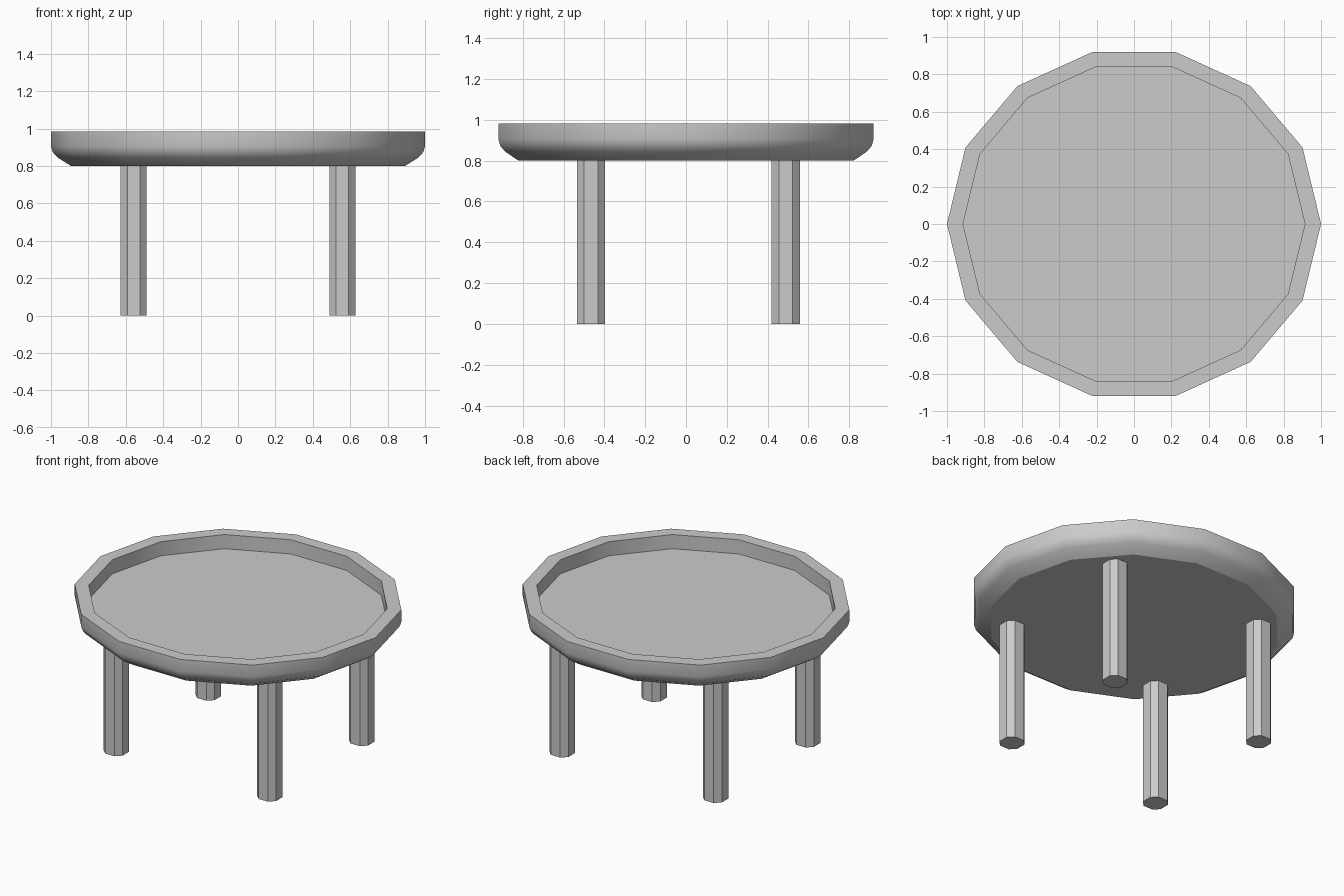
import bpy, bmesh
from math import cos, sin, tau, radians

if "Cube" in bpy.data.objects:
    bpy.data.objects.remove(bpy.data.objects["Cube"])

SIDES = 14
Y_SCALE = 0.943


def finish(bm, name):
    bmesh.ops.recalc_face_normals(bm, faces=bm.faces)
    mesh = bpy.data.meshes.new(name)
    bm.to_mesh(mesh)
    bm.free()
    obj = bpy.data.objects.new(name, mesh)
    bpy.context.collection.objects.link(obj)
    return obj


# Tray top: (radius, z) profile from underside, round the rim, to recessed floor
profile = [(0.893, 0.80), (0.965, 0.845), (0.99, 0.873), (1.0, 0.905),
           (1.0, 0.983), (0.914, 0.983), (0.914, 0.89)]
bm = bmesh.new()
rings = [[bm.verts.new((r * cos(tau * i / SIDES), r * Y_SCALE * sin(tau * i / SIDES), z))
          for i in range(SIDES)] for r, z in profile]
for a, b in zip(rings, rings[1:]):
    for i in range(SIDES):
        j = (i + 1) % SIDES
        bm.faces.new((a[i], a[j], b[j], b[i]))
bm.faces.new(rings[0])
bm.faces.new(rings[-1])
top = finish(bm, "tray_top")
bpy.context.view_layer.objects.active = top
top.select_set(True)
bpy.ops.object.shade_smooth_by_angle(angle=radians(30))


# Legs: square posts with chamfered vertical corners
def leg(name, x, y, half=0.069, chamfer=0.035, height=0.80):
    c = half - chamfer
    outline = [(half, -c), (half, c), (c, half), (-c, half),
               (-half, c), (-half, -c), (-c, -half), (c, -half)]
    bm = bmesh.new()
    base = bm.faces.new([bm.verts.new((x + px, y + py, 0)) for px, py in outline])
    ext = bmesh.ops.extrude_face_region(bm, geom=[base], use_keep_orig=True)
    verts = [v for v in ext["geom"] if isinstance(v, bmesh.types.BMVert)]
    bmesh.ops.translate(bm, verts=verts, vec=(0, 0, height))
    finish(bm, name)


for side, x in (("left", -0.558), ("right", 0.558)):
    for end, y in (("front", -0.466), ("back", 0.489)):
        leg(f"{end}_{side}_leg", x, y)
